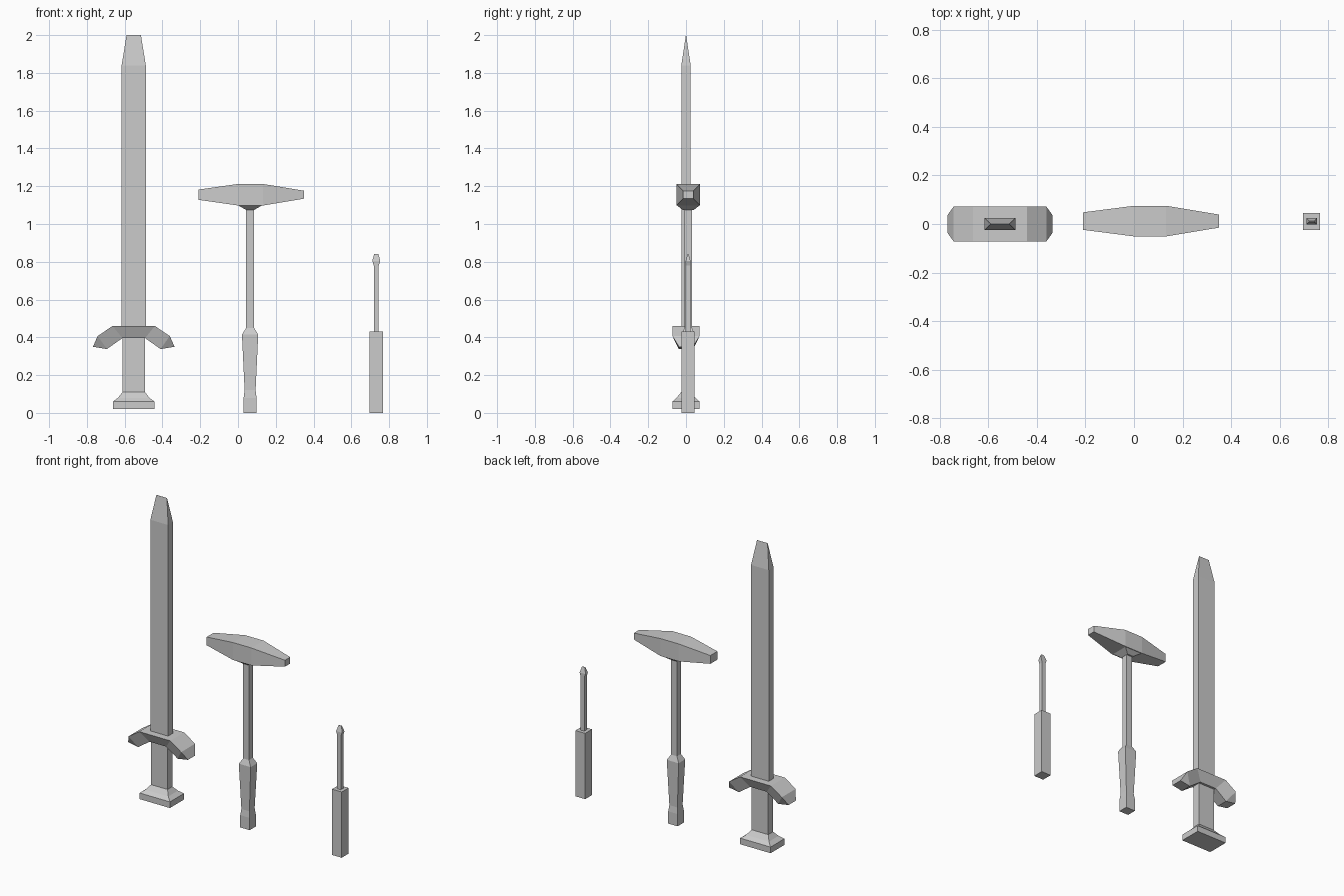
import bpy, bmesh

if "Cube" in bpy.data.objects:
    bpy.data.objects.remove(bpy.data.objects["Cube"])


def loft(name, rings):
    """Skin a list of four-cornered rings into a closed solid."""
    bm = bmesh.new()
    vs = [[bm.verts.new(p) for p in r] for r in rings]
    for a, b in zip(vs, vs[1:]):
        for i in range(4):
            j = (i + 1) % 4
            bm.faces.new((a[i], a[j], b[j], b[i]))
    bm.faces.new(vs[0][::-1])
    bm.faces.new(vs[-1])
    bmesh.ops.remove_doubles(bm, verts=bm.verts, dist=0.0001)
    bmesh.ops.recalc_face_normals(bm, faces=bm.faces)
    mesh = bpy.data.meshes.new(name)
    bm.to_mesh(mesh)
    bm.free()
    obj = bpy.data.objects.new(name, mesh)
    bpy.context.collection.objects.link(obj)
    return obj


def upright(name, cx, cy, sections):
    """Rectangular sections (z, half width, half depth) stacked along z."""
    return loft(name, [[(cx + sx * hx, cy + sy * hy, z)
                        for sx, sy in ((-1, -1), (1, -1), (1, 1), (-1, 1))]
                       for z, hx, hy in sections])


# Sword: pommel with grip, and blade ending in a chisel edge
SX = -0.552
upright("sword_grip", SX, 0, [
    (0.02, 0.11, 0.072), (0.06, 0.11, 0.072), (0.08, 0.083, 0.05),
    (0.11, 0.06, 0.025), (0.43, 0.06, 0.025)])
upright("sword_blade", SX, 0, [
    (0.43, 0.064, 0.025), (1.84, 0.064, 0.025), (2.0, 0.038, 0.0004)])

# Sword guard: wide top, narrow underside, drooping mirrored arms
# each entry: top offset, top z, top half depth, bottom offset, bottom z, bottom half depth
arm = [(0.112, 0.46, 0.072, 0.06, 0.396, 0.04),
       (0.191, 0.407, 0.072, 0.142, 0.338, 0.038)]
stations = [(-a, b, c, -d, e, f) for a, b, c, d, e, f in arm[::-1]] + arm
tip = (0.216, 0.35, 0.037, 0.142, 0.338, 0.038)
stations = [(-tip[0], *tip[1:3], -tip[3], *tip[4:])] + stations + [tip]
loft("sword_guard", [[(SX + tx, -tw, tz), (SX + tx, tw, tz),
                      (SX + bx, bw, bz), (SX + bx, -bw, bz)]
                     for tx, tz, tw, bx, bz, bw in stations])

# Hammer: double-tapered head, neck, shaft and shaped grip
HX, HY = 0.064, 0.012
loft("hammer_head", [[(x, HY + sy * hy, 1.155 + sz * hz)
                      for sy, sz in ((-1, -1), (1, -1), (1, 1), (-1, 1))]
                     for x, hy, hz in ((-0.21, 0.036, 0.027), (0.0, 0.063, 0.057),
                                       (0.132, 0.063, 0.057), (0.35, 0.027, 0.021))])
upright("hammer_neck", HX, HY, [(1.075, 0.022, 0.03), (1.099, 0.064, 0.06)])
upright("hammer_handle", HX, HY, [
    (0, 0.034, 0.032), (0.08, 0.034, 0.032), (0.12, 0.029, 0.027),
    (0.415, 0.043, 0.034), (0.45, 0.021, 0.02), (1.08, 0.021, 0.02)])

# Screwdriver: block handle, thin shaft, flared flat tip
DX, DY = 0.732, 0.011
upright("screwdriver_handle", DX, DY, [(0, 0.035, 0.035), (0.43, 0.035, 0.035)])
upright("screwdriver_shaft", DX, DY, [
    (0.42, 0.013, 0.013), (0.78, 0.013, 0.013), (0.805, 0.021, 0.013),
    (0.838, 0.012, 0.003), (0.842, 0.01, 0.002)])
